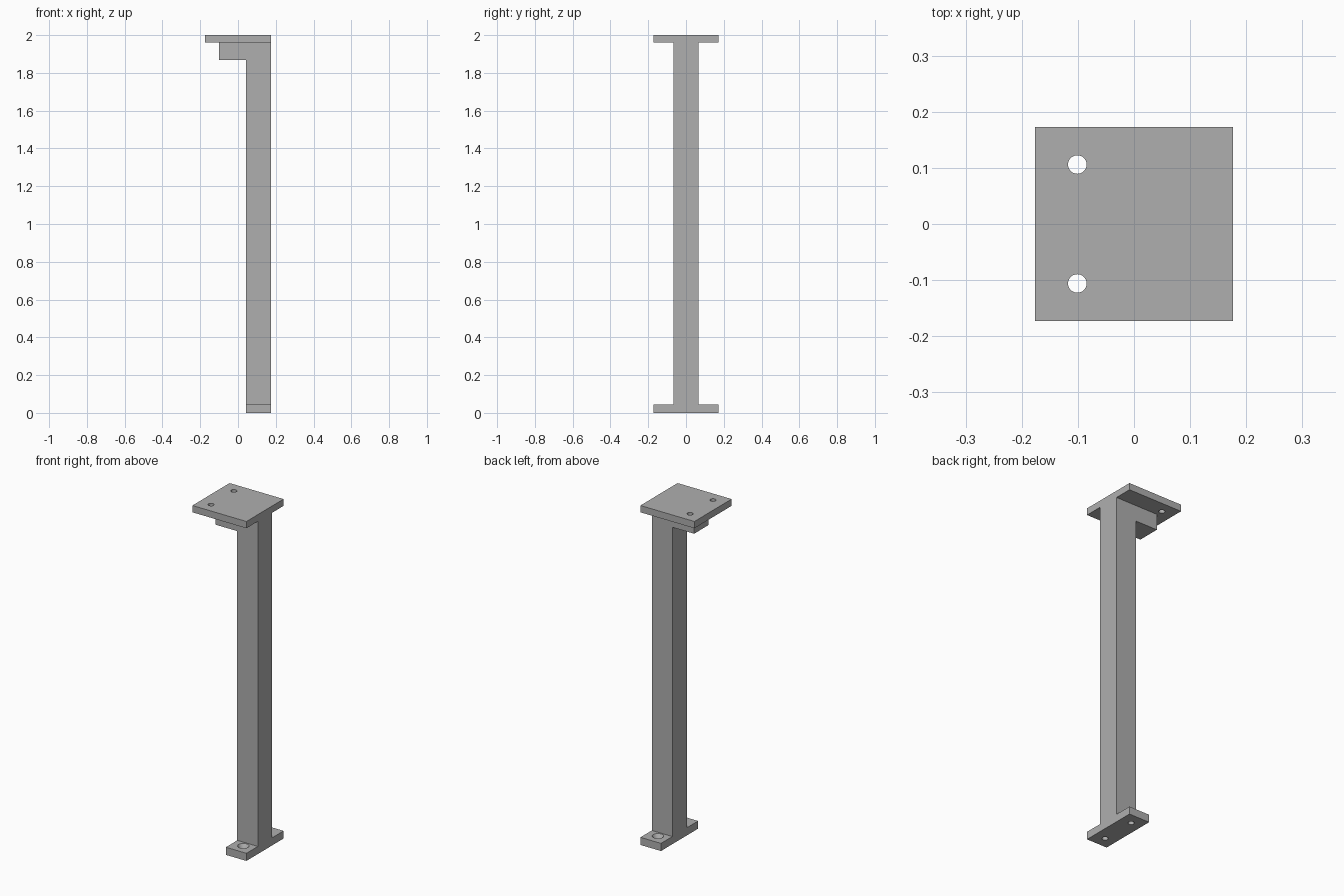
import bpy
import bmesh

cube = bpy.data.objects.get("Cube")
if cube:
    bpy.data.objects.remove(cube, do_unlink=True)

# Single metal colour
metal = bpy.data.materials.new("grey_metal")
metal.use_nodes = True
grey = (0.43, 0.43, 0.43, 1)
metal.diffuse_color = grey
metal.node_tree.nodes["Principled BSDF"].inputs["Base Color"].default_value = grey

HALF = 0.173        # half width of the plates
POST = 0.067        # half depth of the post
INNER = 0.042       # x of the inner post face
OUTER = 0.176       # x of the outer post face
FOOT_TOP, PLATE_BOTTOM = 0.045, 1.96
HOLE_Y, HOLE_R, SINK_R = 0.106, 0.0165, 0.031


def finish(name, bm):
    bmesh.ops.recalc_face_normals(bm, faces=bm.faces)
    mesh = bpy.data.meshes.new(name)
    bm.to_mesh(mesh)
    bm.free()
    mesh.materials.append(metal)
    obj = bpy.data.objects.new(name, mesh)
    bpy.context.collection.objects.link(obj)
    return obj


def extrude_profile(name, points, half_depth):
    """Extrude an (x, z) outline along y."""
    bm = bmesh.new()
    face = bm.faces.new([bm.verts.new((x, -half_depth, z)) for x, z in points])
    moved = bmesh.ops.extrude_face_region(bm, geom=[face])["geom"]
    verts = [g for g in moved if isinstance(g, bmesh.types.BMVert)]
    bmesh.ops.translate(bm, verts=verts, vec=(0, 2 * half_depth, 0))
    return finish(name, bm)


def slab(name, x0, x1, z0, z1):
    return extrude_profile(name, [(x0, z0), (x1, z0), (x1, z1), (x0, z1)], HALF)


def turned_cutter(x, y, rings, sides=32):
    """Stack of (radius, z) rings forming a round cutter."""
    from math import cos, sin, tau
    bm = bmesh.new()
    loops = [[bm.verts.new((x + r * cos(tau * i / sides), y + r * sin(tau * i / sides), z))
              for i in range(sides)] for r, z in rings]
    for a, b in zip(loops, loops[1:]):
        for i in range(sides):
            j = (i + 1) % sides
            bm.faces.new((a[i], a[j], b[j], b[i]))
    bm.faces.new(loops[0])
    bm.faces.new(loops[-1])
    return finish("hole_cutter", bm)


def drill(obj, x, rings):
    """Cut a mirrored pair of holes and bake the result."""
    cutters = [turned_cutter(x, side * HOLE_Y, rings) for side in (-1, 1)]
    for cutter in cutters:
        cutter.hide_render = True
        mod = obj.modifiers.new("hole", 'BOOLEAN')
        mod.operation = 'DIFFERENCE'
        mod.solver = 'EXACT'
        mod.object = cutter
    graph = bpy.context.evaluated_depsgraph_get()
    baked = bpy.data.meshes.new_from_object(obj.evaluated_get(graph))
    obj.modifiers.clear()
    obj.data = baked
    for cutter in cutters:
        bpy.data.objects.remove(cutter, do_unlink=True)


# Upright post with the short arm under the top plate
extrude_profile("post_and_arm", [
    (INNER, FOOT_TOP), (OUTER, FOOT_TOP), (OUTER, PLATE_BOTTOM),
    (-0.1, PLATE_BOTTOM), (-0.1, 1.867), (INNER, 1.867)], POST)

# Top plate with two plain holes
plate = slab("top_plate", -OUTER, OUTER, PLATE_BOTTOM, 2)
drill(plate, -0.101, [(HOLE_R, 1.9), (HOLE_R, 2.1)])

# Foot with two countersunk holes
foot = slab("foot", INNER, OUTER, 0, FOOT_TOP)
drill(foot, (INNER + OUTER) / 2, [
    (HOLE_R, -0.05), (HOLE_R, 0.022), (SINK_R, FOOT_TOP), (SINK_R, 0.1)])

# Smooth the hole walls, keep the plates crisp
for obj in (plate, foot):
    bpy.ops.object.select_all(action='DESELECT')
    obj.select_set(True)
    bpy.context.view_layer.objects.active = obj
    bpy.ops.object.shade_smooth_by_angle()
